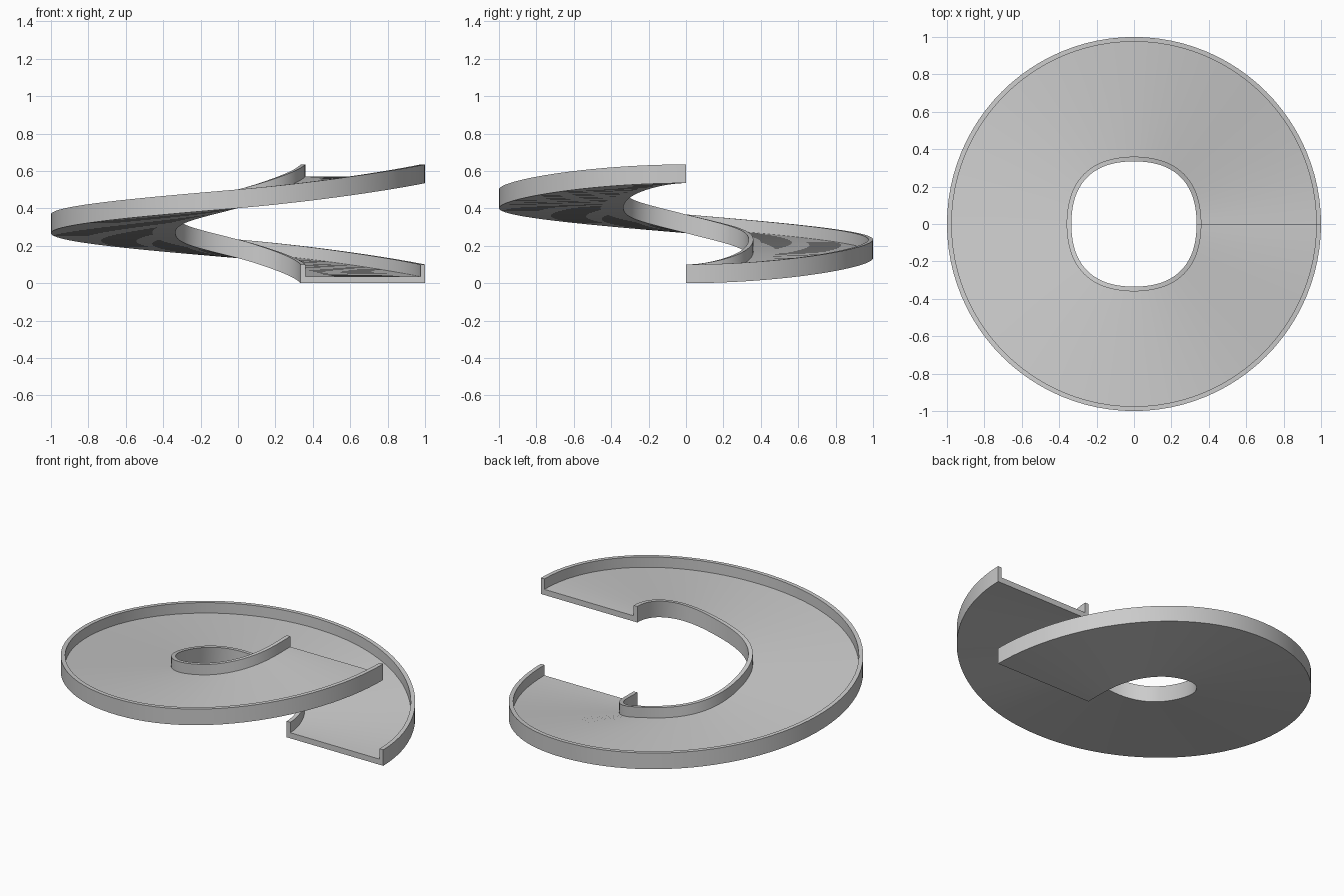
import bpy, bmesh, math

cube = bpy.data.objects.get("Cube")
if cube:
    bpy.data.objects.remove(cube, do_unlink=True)

STEPS = 96          # cross-sections in the single turn
RISE = 0.535        # climb over the turn
WALL, FLOOR, HEIGHT = 0.025, 0.035, 0.10

grey = bpy.data.materials.new("light grey")
grey.use_nodes = True
color = (0.6, 0.6, 0.6, 1)
grey.diffuse_color = color
grey.node_tree.nodes["Principled BSDF"].inputs["Base Color"].default_value = color


def climb(t):
    """Height along the turn: steady slope, levelling out at both ends."""
    q = RISE / 4
    if t < 0.25:
        s = t * 4
        return q * (2 * s * s - s ** 3)
    if t > 0.75:
        return RISE - climb(1 - t)
    return RISE * t


def inner_radius(angle):
    """Slightly squared-off centre opening."""
    return 0.335 * (1 + 0.055 * math.sin(2 * angle) ** 2)


def section(t):
    """U-shaped channel outline as (radius, height)."""
    a = inner_radius(2 * math.pi * t)
    b = 1.0
    return [(a, 0), (b, 0), (b, HEIGHT), (b - WALL, HEIGHT),
            (b - WALL, FLOOR), (a + WALL, FLOOR), (a + WALL, HEIGHT), (a, HEIGHT)]


# Sweep the channel around the turn
bm = bmesh.new()
rings = []
for i in range(STEPS + 1):
    t = i / STEPS
    ang = 2 * math.pi * t
    rings.append([bm.verts.new((r * math.cos(ang), r * math.sin(ang), z + climb(t)))
                  for r, z in section(t)])
for r0, r1 in zip(rings, rings[1:]):
    for j in range(len(r0)):
        k = (j + 1) % len(r0)
        bm.faces.new((r0[j], r0[k], r1[k], r1[j]))

# Close the two open ends
bm.faces.new(rings[0])
bm.faces.new(rings[-1])
bmesh.ops.recalc_face_normals(bm, faces=bm.faces)

mesh = bpy.data.meshes.new("spiral_ramp")
bm.to_mesh(mesh)
bm.free()
mesh.materials.append(grey)
ramp = bpy.data.objects.new("spiral_ramp", mesh)
bpy.context.collection.objects.link(ramp)
bpy.context.view_layer.objects.active = ramp
ramp.select_set(True)
bpy.ops.object.shade_smooth_by_angle(angle=math.radians(30))
